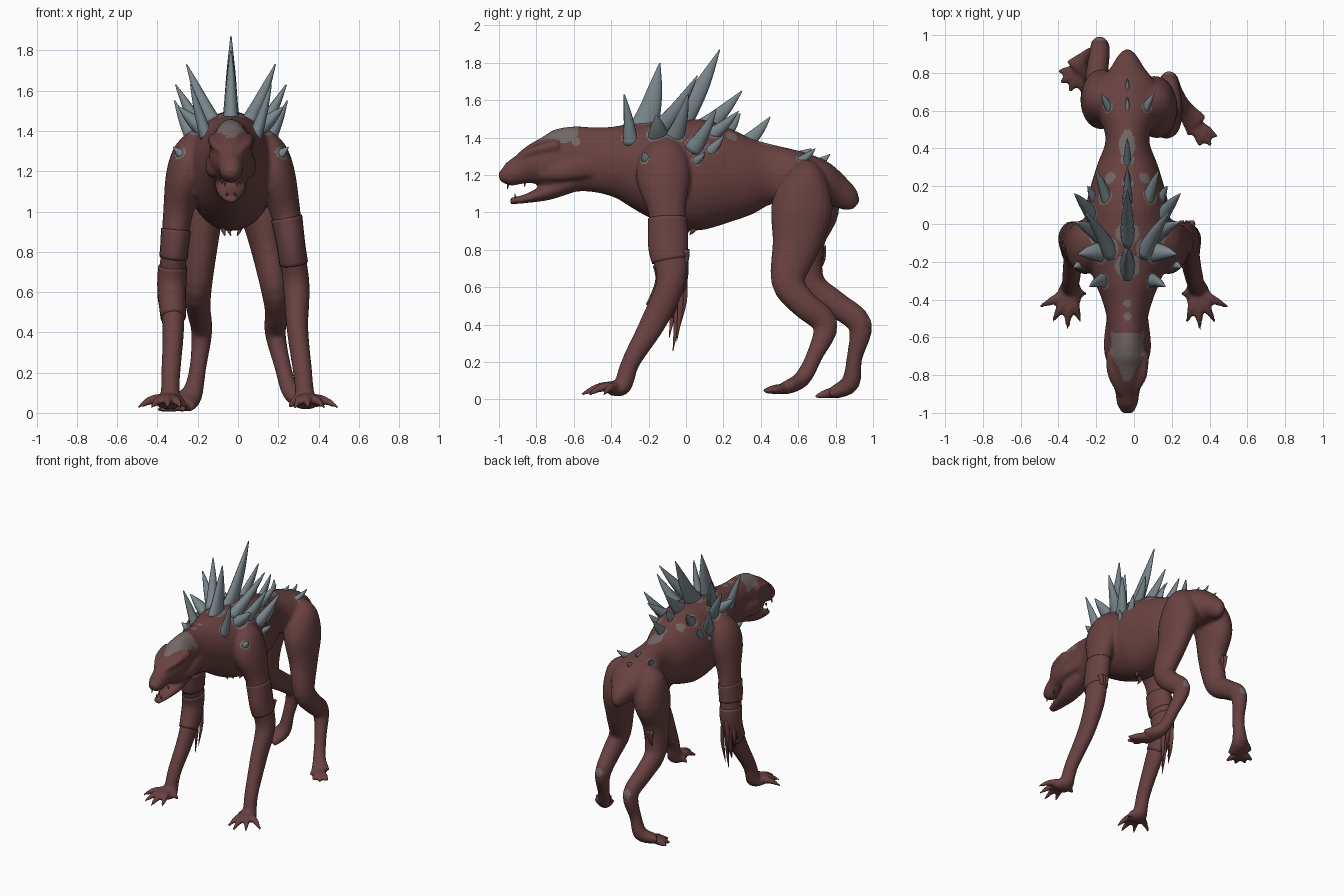
import bpy, bmesh, math, random
from mathutils import Vector

random.seed(4)
if "Cube" in bpy.data.objects:
    bpy.data.objects.remove(bpy.data.objects["Cube"])
AXIS = -0.035  # the creature's midline


def material(name, rgb):
    mat = bpy.data.materials.new(name)
    mat.use_nodes = True
    mat.diffuse_color = (*rgb, 1)
    mat.node_tree.nodes["Principled BSDF"].inputs["Base Color"].default_value = (*rgb, 1)
    return mat


hide = material("red brown hide", (0.14, 0.054, 0.052))
horn = material("blue grey horn", (0.19, 0.24, 0.265))
plate = material("worn bony plate", (0.17, 0.135, 0.13))


def spline(rows, steps):
    """Catmull-Rom interpolation of rows of equal length."""
    rows = [Vector(r) for r in rows]
    result = []
    for i in range(len(rows) - 1):
        a, b, c, d = rows[max(i - 1, 0)], rows[i], rows[i + 1], rows[min(i + 2, len(rows) - 1)]
        for t in (k / steps for k in range(steps)):
            result.append(b + (c - a) * (t / 2) + (a * 2 - b * 5 + c * 4 - d) * (t * t / 2)
                          + (b * 3 - a - c * 3 + d) * (t ** 3 / 2))
    return result + [rows[-1]]


def tube(bm, rows, sides=20, steps=4):
    """Sweep an ellipse along rows of x, y, z, side radius, other radius."""
    path = spline(rows, steps)
    centres = [Vector(p[:3]) for p in path]
    rings = []
    for i, p in enumerate(path):
        along = (centres[min(i + 1, len(path) - 1)] - centres[max(i - 1, 0)]).normalized()
        side = (Vector((1, 0, 0)) - along * along.x).normalized()
        other = along.cross(side)
        angles = [math.tau * k / sides for k in range(sides)]
        rings.append([bm.verts.new(centres[i] + side * (math.cos(a) * max(p[3], 0.002))
                                   + other * (math.sin(a) * max(p[4], 0.002))) for a in angles])
    for low, high in zip(rings, rings[1:]):
        for k in range(sides):
            n = (k + 1) % sides
            bm.faces.new((low[k], low[n], high[n], high[k]))
    bm.faces.new(rings[0][::-1])
    bm.faces.new(rings[-1])


def finish(name, bm, mat):
    bmesh.ops.recalc_face_normals(bm, faces=bm.faces)
    mesh = bpy.data.meshes.new(name)
    bm.to_mesh(mesh)
    bm.free()
    obj = bpy.data.objects.new(name, mesh)
    bpy.context.collection.objects.link(obj)
    mesh.materials.append(mat)
    mesh.polygons.foreach_set("use_smooth", [True] * len(mesh.polygons))
    return obj


def keep(row):
    return row


def mirror(row):  # the trunk leans to the right of the planted hands
    return (-row[0] - .062 * min(row[2], 1.2), *row[1:])


# Trunk from snout to tail stub: y, underside, top, half width
trunk = [(-1, 1.17, 1.21, .03), (-.95, 1.14, 1.26, .055), (-.88, 1.15, 1.31, .066),
         (-.8, 1.14, 1.375, .095), (-.7, 1.1, 1.435, .108), (-.6, 1.11, 1.46, .1),
         (-.5, 1.11, 1.455, .108), (-.4, 1.09, 1.46, .135), (-.3, 1.05, 1.48, .175),
         (-.15, .97, 1.5, .225), (0, .91, 1.5, .225), (.12, .91, 1.49, .215),
         (.3, .97, 1.42, .165), (.45, 1.04, 1.365, .115), (.6, 1.04, 1.325, .16),
         (.72, 1.02, 1.275, .16), (.82, 1.02, 1.19, .09), (.88, 1, 1.12, .05), (.91, 1.01, 1.06, .02)]
skin = bmesh.new()
tube(skin, [(AXIS, y, (lo + hi) / 2, w, (hi - lo) / 2) for y, lo, hi, w in trunk], 32)

# Lower jaw, brows and cheek ridges
tube(skin, [(AXIS, -.6, 1.17, .08, .06), (AXIS, -.74, 1.11, .075, .045),
            (AXIS, -.85, 1.075, .052, .025), (AXIS, -.94, 1.06, .03, .018)])
for s in (-1, 1):
    tube(skin, [(AXIS + s * .035, -.9, 1.29, .015, .015), (AXIS + s * .075, -.8, 1.335, .03, .025),
                (AXIS + s * .095, -.68, 1.36, .02, .03)])
    tube(skin, [(AXIS + s * .07, -.78, 1.2, .02, .025), (AXIS + s * .1, -.66, 1.22, .025, .05),
                (AXIS + s * .08, -.5, 1.25, .03, .06)])

# Front limbs with spread fingers
arm = [(.1, -.1, 1.4, .04, .05), (.15, -.11, 1.3, .09, .125), (.19, -.12, 1.18, .095, .145),
       (.235, -.1, 1, .075, .1), (.265, -.095, .82, .065, .1), (.29, -.08, .63, .066, .078),
       (.295, -.17, .42, .054, .07), (.32, -.29, .21, .048, .05), (.33, -.325, .11, .047, .05),
       (.335, -.345, .06, .06, .042), (.345, -.41, .05, .068, .028)]
for flip in (keep, mirror):
    tube(skin, [flip(r) for r in arm])
    for x, y in [(.5, -.44), (.43, -.52), (.35, -.56), (.28, -.52), (.25, -.37)]:
        root, tip = Vector((.335, -.36, .07)), Vector((x, y, .025))
        mid = root.lerp(tip, .55) + Vector((0, 0, .018))
        tube(skin, [flip((*root, .032, .032)), flip((*mid, .024, .024)), flip((*tip, .008, .008))], 10)

# Hind limbs in mid stride, each with a long foot and toes
hind_legs = [
    ([(.04, .64, 1.26, .06, .05), (.075, .64, 1.17, .125, .12), (.115, .62, 1.02, .115, .165),
      (.145, .59, .83, .085, .13), (.18, .545, .63, .07, .09), (.195, .63, .51, .062, .075),
      (.185, .745, .4, .052, .068), (.22, .69, .24, .042, .045), (.26, .62, .11, .045, .045),
      (.33, .53, .06, .068, .035)],
     [(.44, .46), (.41, .41), (.35, .41), (.28, .47)], .045),
    ([(-.1, .66, 1.26, .06, .05), (-.135, .66, 1.17, .125, .12), (-.175, .66, 1.02, .11, .16),
      (-.185, .63, .83, .085, .11), (-.2, .66, .62, .07, .085), (-.195, .8, .51, .06, .07),
      (-.18, .93, .4, .052, .065), (-.2, .9, .22, .042, .042), (-.23, .88, .09, .055, .05),
      (-.29, .81, .045, .09, .038)],
     [(-.4, .81), (-.39, .75), (-.34, .7), (-.27, .69)], .015)]
for leg, toes, ground in hind_legs:
    tube(skin, leg)
    ankle = Vector(leg[-1][:3])
    for tip in (Vector((x, y, ground)) for x, y in toes):
        tube(skin, [(*ankle, .03, .025), (*ankle.lerp(tip, .5), .027, .026), (*tip, .01, .01)], 10)

# Fuse the flesh into one smooth skin
body = finish("body", skin, hide)
remesh = body.modifiers.new("fuse", "REMESH")
remesh.mode, remesh.voxel_size = "VOXEL", 0.011
smooth = body.modifiers.new("soften", "SMOOTH")
smooth.factor, smooth.iterations = 0.5, 6
fused = bpy.data.meshes.new_from_object(body.evaluated_get(bpy.context.evaluated_depsgraph_get()))
body.modifiers.clear()
body.data = fused
fused.polygons.foreach_set("use_smooth", [True] * len(fused.polygons))

# Spikes: base, tip and base radius; sideways values are measured from the midline
ridge = [(-.22, 1.47, -.14, 1.8, .078), (-.05, 1.47, .18, 1.87, .075), (.09, 1.45, .3, 1.65, .058),
         (.21, 1.43, .29, 1.53, .045), (.34, 1.39, .45, 1.51, .042),
         (.6, 1.3, .67, 1.34, .032), (.7, 1.26, .77, 1.31, .03), (.78, 1.2, .82, 1.21, .025)]
flanks = [(.1, -.13, 1.46, .22, .06, 1.73, .052), (.15, -.06, 1.41, .275, .01, 1.63, .05),
          (.19, .05, 1.36, .28, .16, 1.55, .046), (.13, -.3, 1.4, .2, -.33, 1.63, .04),
          (.11, .14, 1.42, .165, .28, 1.54, .042), (.15, -.15, 1.42, .26, -.16, 1.52, .055),
          (.24, -.21, 1.28, .285, -.23, 1.32, .034), (.21, .06, 1.28, .25, .1, 1.32, .026),
          (.18, .14, 1.34, .21, .2, 1.41, .03), (.1, .62, 1.28, .14, .69, 1.34, .028)]
spikes = [(Vector((AXIS, y, z)), Vector((AXIS, ty, tz)), r, .55) for y, z, ty, tz, r in ridge]
for dx, y, z, tx, ty, tz, r in flanks:
    for s in (-1, 1):
        spikes.append((Vector((AXIS + s * dx, y, z)), Vector((AXIS + s * tx, ty, tz)), r, .85))
bm = bmesh.new()
for base, tip, r, thin in spikes:
    along = tip - base
    bend = Vector((0, along.length * .02, -along.length * .02))
    root = base - along.normalized() * .035
    tube(bm, [(*root, r * thin, r * 1.1), (*(base + along * .25 + bend), r * .78 * thin, r * .8),
              (*(base + along * .6 + bend), r * .52 * thin, r * .52), (*tip, .003, .003)], 10, 3)
finish("back_spikes", bm, horn)

# Bony skin: forehead, spine patch, rings around spikes and worn spots
fused.materials.append(plate)
spots = [(.07, -.59, 1.39, .035), (-.14, -.59, 1.39, .035), (AXIS, -.49, 1.455, .022),
         (AXIS, -.42, 1.46, .022), (AXIS, .85, 1.14, .03), (-.18, .99, .42, .035),
         (.185, .81, .42, .035), (-.12, .24, 1.4, .035), (.05, .24, 1.4, .035)]
spots += [(*base, r * (.3 + thin)) for base, tip, r, thin in spikes]
marks = [(Vector(m[:3]), m[3]) for m in spots]
for face in fused.polygons:
    c = face.center
    off = abs(c.x - AXIS)
    forehead = -.83 < c.y < -.58 and off < .055 + .035 * math.cos((c.y + .65) * 16)
    spine = .35 < c.y < .5 and off < .045 * math.cos((c.y - .42) * 16)
    bony = face.normal.z > .35 and c.z > 1.25 and (forehead or spine)
    face.material_index = int(bony or any((c - centre).length < r for centre, r in marks))

# Small teeth
bm = bmesh.new()
for s in (-1, 1):
    for y, z, drop, spread in ((-.95, 1.15, -.025, .03), (-.86, 1.16, -.025, .045), (-.91, 1.07, .03, .02)):
        x = AXIS + s * spread
        tube(bm, [(x, y, z, .008, .008), (x, y - .005, z + drop, .001, .001)], 6, 2)
finish("teeth", bm, hide)

# Ragged bands of hide around the arms
for name, flip, top, bottom in (("left_elbow_band", keep, .98, .74), ("right_elbow_band", mirror, .92, .77),
                                ("right_forearm_band", mirror, .74, .47)):
    bm = bmesh.new()
    dense = [r for r in spline(arm, 12) if bottom < r[2] < top]
    tube(bm, [flip((*r[:3], r[3] + .006, r[4] + .007)) for r in dense], 20, 1)
    finish(name, bm, hide)

# Hanging shreds behind the right forearm, left elbow, right thigh and belly
hung = [(-.38 + .013 * i, -.07 + .02 * (i % 4), .66 - .04 * (i % 3), .17 + .03 * i) for i in range(7)]
for i in range(3):
    hung += [(.25 + .03 * i, 0, .8, .1), (-.22 + .03 * i, .73 - .01 * i, .82, .14),
             (AXIS - .03 + .03 * i, -.02 + .03 * i, .94, .06)]
bm = bmesh.new()
for x, y, z, length in hung:
    sway = random.uniform(-.015, .015)
    tube(bm, [(x, y, z, .016, .022), (x + sway, y, z - length * .5, .012, .018),
              (x, y - .02, z - length, .002, .002)], 6, 3)
finish("hide_shreds", bm, hide)
